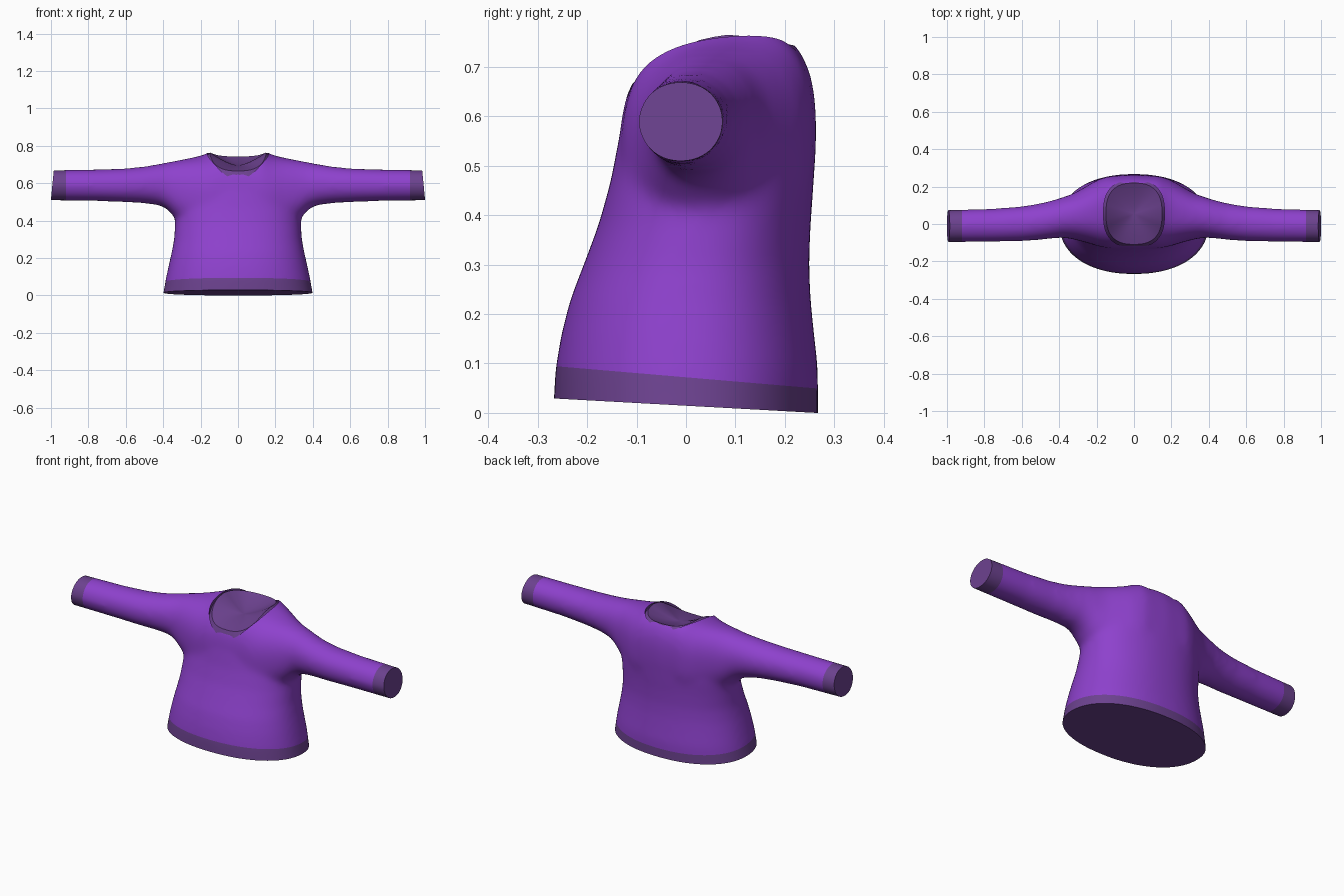
import bpy, bmesh, math
from mathutils import Vector

if "Cube" in bpy.data.objects:
    bpy.data.objects.remove(bpy.data.objects["Cube"])


def material(name, colour):
    m = bpy.data.materials.new(name)
    m.diffuse_color = (*colour, 1)
    m.use_nodes = True
    m.node_tree.nodes["Principled BSDF"].inputs["Base Color"].default_value = m.diffuse_color
    return m


MATS = [material("purple_knit", (0.27, 0.053, 0.61)),
        material("dusky_purple_trim", (0.15, 0.054, 0.275))]


def make_object(name, bm):
    bmesh.ops.recalc_face_normals(bm, faces=bm.faces[:])
    me = bpy.data.meshes.new(name)
    bm.to_mesh(me)
    bm.free()
    for m in MATS:
        me.materials.append(m)
    ob = bpy.data.objects.new(name, me)
    bpy.context.collection.objects.link(ob)
    return ob


def superellipse(a, n):
    c, s = math.cos(a), math.sin(a)
    return (math.copysign(abs(c) ** (2 / n), c), math.copysign(abs(s) ** (2 / n), s))


def loft(bm, rings):
    """Skin closed rings of equal length and cap both ends."""
    vs = [[bm.verts.new(p) for p in r] for r in rings]
    n = len(vs[0])
    for a, b in zip(vs, vs[1:]):
        for i in range(n):
            j = (i + 1) % n
            bm.faces.new((a[i], a[j], b[j], b[i]))
    bm.faces.new(vs[0])
    bm.faces.new(vs[-1])


def lerp_table(table, t):
    for (a, u), (b, v) in zip(table, table[1:]):
        if t <= b:
            return u + (v - u) * max(0, (t - a) / (b - a))
    return table[-1][1]


N = 64
ANGLES = [2 * math.pi * i / N for i in range(N)]

# lower torso: height, front y, back y, half width
TORSO = [(-0.10, -0.270, 0.267, 0.422), (0.00, -0.269, 0.267, 0.402),
         (0.09, -0.264, 0.267, 0.386), (0.16, -0.252, 0.259, 0.371),
         (0.23, -0.234, 0.252, 0.355), (0.30, -0.207, 0.249, 0.342),
         (0.38, -0.177, 0.252, 0.337), (0.47, -0.152, 0.259, 0.335),
         (0.55, -0.137, 0.262, 0.315)]

# shoulders and sleeves: x, front y, back y, bottom z, top z
SLEEVE = [(0.00, -0.135, 0.264, 0.300, 0.785), (0.13, -0.131, 0.257, 0.300, 0.776),
          (0.16, -0.127, 0.249, 0.300, 0.758), (0.20, -0.117, 0.234, 0.320, 0.745),
          (0.25, -0.101, 0.205, 0.350, 0.735), (0.31, -0.085, 0.170, 0.395, 0.724),
          (0.35, -0.077, 0.153, 0.430, 0.717), (0.38, -0.073, 0.144, 0.462, 0.711),
          (0.42, -0.076, 0.131, 0.481, 0.704), (0.50, -0.085, 0.111, 0.492, 0.690),
          (0.60, -0.093, 0.095, 0.498, 0.680), (0.75, -0.096, 0.083, 0.504, 0.674),
          (1.10, -0.097, 0.073, 0.508, 0.670)]


def torso_ring(z, front, back, w):
    pts = [superellipse(a, 2.2) for a in ANGLES]
    return [Vector((w * c, (front + back) / 2 + (back - front) / 2 * s, z)) for c, s in pts]


def sleeve_ring(x, front, back, low, top):
    k = min(1, max(0, (0.45 - abs(x)) / 0.29))   # 1 at the shoulders, 0 on the sleeve
    out = []
    for a in ANGLES:
        c, s = superellipse(a, 2 + 0.6 * k)
        dy = (back - front) / 2 * c
        out.append(Vector((x, (front + back) / 2 + dy,
                           (low + top) / 2 + (top - low) / 2 * s + 0.14 * k * dy)))
    return out


bm = bmesh.new()
loft(bm, [torso_ring(*r) for r in TORSO])
stations = [(-r[0], *r[1:]) for r in reversed(SLEEVE[1:])] + SLEEVE
loft(bm, [sleeve_ring(*r) for r in stations])
sweater = make_object("sweater", bm)

# neck cutter: its dished underside becomes the collar and the closed neck
RIM = [(-0.12, 0.655), (-0.04, 0.715), (0.0, 0.742), (0.035, 0.757),
       (0.085, 0.765), (0.15, 0.758), (0.22, 0.742)]


def neck_ring(r):
    out = []
    for a in ANGLES:
        c, s = superellipse(a, 2.6)
        rim = lerp_table(RIM, 0.055 + 0.175 * 0.92 * s)
        if r >= 1:
            z = rim - (0.014 - 0.018 * min(0, s))
        else:
            z = 0.695 + (rim - 0.695) * (r / 0.92) ** 1.5
        out.append(Vector((0.163 * r * c, 0.055 + 0.178 * r * s, z)))
    return out


bm = bmesh.new()
outer = neck_ring(1)
lid = [Vector((p.x, p.y, 1.0)) for p in outer]
loft(bm, [lid, outer] + [neck_ring(r) for r in (0.92, 0.8, 0.6, 0.4, 0.2, 0.05)])
for f in bm.faces:
    f.material_index = 1
cutter = make_object("neck_cutter", bm)
cutter.hide_render = True

# blend torso and sleeves into one smooth skin, then cut the neck
mod = sweater.modifiers.new("blend", 'REMESH')
mod.mode = 'VOXEL'
mod.voxel_size = 0.012
mod = sweater.modifiers.new("soften", 'SMOOTH')
mod.factor = 0.5
mod.iterations = 26
mod = sweater.modifiers.new("neck", 'BOOLEAN')
mod.operation = 'DIFFERENCE'
mod.solver = 'EXACT'
mod.object = cutter
bpy.context.view_layer.update()
dg = bpy.context.evaluated_depsgraph_get()
skin = bpy.data.meshes.new_from_object(sweater.evaluated_get(dg))
sweater.modifiers.clear()
sweater.data = skin
bpy.data.objects.remove(cutter)
for i, m in enumerate(MATS):
    if i < len(skin.materials):
        skin.materials[i] = m
    else:
        skin.materials.append(m)

# trim hem and cuffs, with clean edges for the coloured bands
bm = bmesh.new()
bm.from_mesh(skin)


def slice_at(co, no, clear=False):
    bmesh.ops.bisect_plane(bm, geom=bm.verts[:] + bm.edges[:] + bm.faces[:], dist=1e-5,
                           plane_co=co, plane_no=no, clear_outer=clear)


slice_at((0, 0, 0.072), (0, 0.085, 1))
slice_at((0, 0, 0.0145), (0, -0.055, -1), True)
for side in (-1, 1):
    slice_at((0.92 * side, 0, 0), (side, 0, 0))
    slice_at((side, 0, 0.513), (side, 0, 0.097), True)
bmesh.ops.holes_fill(bm, edges=[e for e in bm.edges if e.is_boundary], sides=0)
for f in bm.faces:
    c = f.calc_center_median()
    if abs(c.x) > 0.92 or c.z < 0.072 - 0.085 * c.y:
        f.material_index = 1
bmesh.ops.recalc_face_normals(bm, faces=bm.faces[:])
bm.to_mesh(skin)
bm.free()

bpy.context.view_layer.objects.active = sweater
sweater.select_set(True)
bpy.ops.object.shade_smooth_by_angle(angle=math.radians(40))
